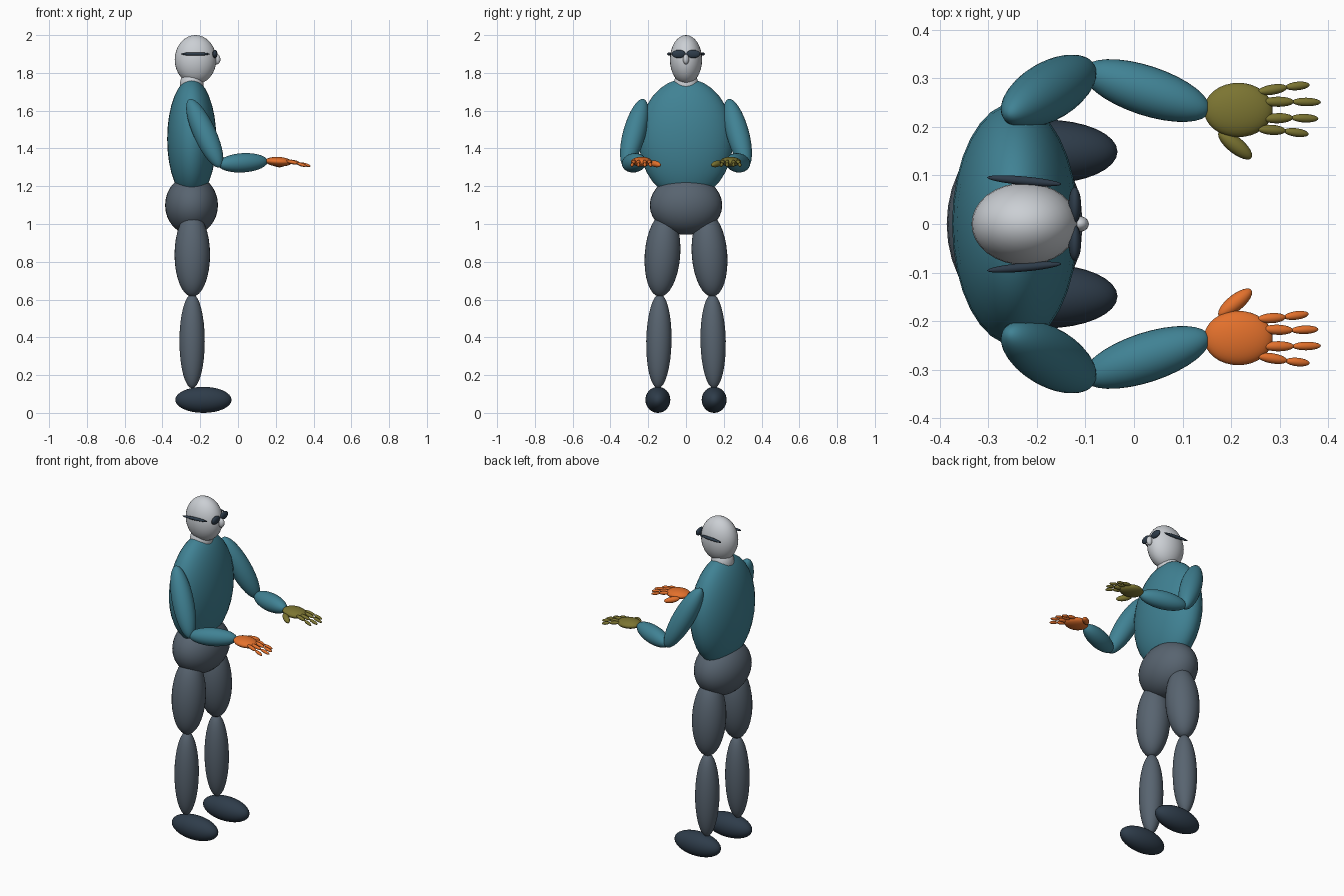
import bpy, math
from mathutils import Vector

if "Cube" in bpy.data.objects:
    bpy.data.objects.remove(bpy.data.objects["Cube"])


def material(name, r, g, b):
    lin = [((c / 255 + 0.055) / 1.055) ** 2.4 for c in (r, g, b)]
    m = bpy.data.materials.new(name)
    m.diffuse_color = (*lin, 1)
    m.use_nodes = True
    m.node_tree.nodes["Principled BSDF"].inputs["Base Color"].default_value = m.diffuse_color
    return m


SKIN = material("pale_grey", 203, 207, 212)
SHIRT = material("teal", 64, 130, 148)
PANTS = material("slate", 88, 100, 112)
DARK = material("dark_navy", 46, 60, 74)
ORANGE = material("orange", 228, 113, 44)
OLIVE = material("olive", 124, 117, 50)


def ellipsoid(name, center, radii, mat, segments=32, rings=16):
    bpy.ops.mesh.primitive_uv_sphere_add(segments=segments, ring_count=rings, location=center)
    ob = bpy.context.object
    ob.name = name
    ob.scale = radii
    ob.data.materials.append(mat)
    bpy.ops.object.shade_smooth()
    return ob


def limb(name, a, b, radius, mat, side=1, segments=32, rings=16):
    """Ellipsoid whose long axis runs from a to b, on the chosen side of y = 0."""
    a = Vector((a[0], a[1] * side, a[2]))
    b = Vector((b[0], b[1] * side, b[2]))
    ob = ellipsoid(name, (a + b) / 2, (radius, radius, (b - a).length / 2), mat, segments, rings)
    ob.rotation_euler = (b - a).to_track_quat('Z', 'Y').to_euler()
    return ob


# Head, neck and trunk
ellipsoid("head", (-0.225, 0, 1.87), (0.11, 0.085, 0.13), SKIN)
ellipsoid("nose", (-0.112, 0, 1.872), (0.019, 0.016, 0.027), SKIN, 20, 12)
ellipsoid("neck", (-0.245, 0, 1.735), (0.063, 0.066, 0.08), SKIN)
ellipsoid("torso", (-0.245, 0, 1.45), (0.13, 0.25, 0.32), SHIRT)
ellipsoid("hips", (-0.246, 0, 1.10), (0.14, 0.192, 0.157), PANTS)

# Finger joints: knuckle, middle joint, tip as (x, y)
FINGERS = [
    ((0.255, 0.272), (0.316, 0.282), (0.362, 0.287)),
    ((0.265, 0.252), (0.330, 0.252), (0.385, 0.251)),
    ((0.265, 0.217), (0.328, 0.219), (0.380, 0.217)),
    ((0.255, 0.196), (0.313, 0.192), (0.360, 0.185)),
]

for s, tag, skin in ((1, "left", OLIVE), (-1, "right", ORANGE)):
    # Glasses
    ellipsoid(f"{tag}_lens", (-0.122, 0.039 * s, 1.90), (0.013, 0.037, 0.022), DARK, 24, 12)
    limb(f"{tag}_temple", (-0.303, 0.096, 1.90), (-0.15, 0.082, 1.90), 0.009, DARK, s, 20, 12)

    # Arms
    limb(f"{tag}_upper_arm", (-0.258, 0.225, 1.66), (-0.094, 0.322, 1.30), 0.06, SHIRT, s)
    limb(f"{tag}_forearm", (-0.105, 0.318, 1.316), (0.156, 0.232, 1.332), 0.051, SHIRT, s)

    # Hand
    palm = ellipsoid(f"{tag}_palm", (0.215, 0.235 * s, 1.33), (0.071, 0.056, 0.025), skin)
    palm.rotation_euler = (0, math.radians(3), 0)
    limb(f"{tag}_thumb", (0.175, 0.190, 1.326), (0.242, 0.136, 1.311), 0.017, skin, s, 20, 12)
    for i, (k, m, t) in enumerate(FINGERS):
        limb(f"{tag}_finger_{i}_base", (*k, 1.335), (*m, 1.321), 0.0105, skin, s, 16, 10)
        limb(f"{tag}_finger_{i}_tip", (m[0] - 0.004, m[1], 1.322), (*t, 1.306), 0.0088, skin, s, 16, 10)

    # Legs and feet
    limb(f"{tag}_thigh", (-0.242, 0.108, 1.06), (-0.242, 0.141, 0.615), 0.094, PANTS, s)
    limb(f"{tag}_shin", (-0.243, 0.139, 0.63), (-0.243, 0.148, 0.13), 0.067, PANTS, s)
    ellipsoid(f"{tag}_shoe", (-0.183, 0.149 * s, 0.069), (0.149, 0.066, 0.069), DARK)
